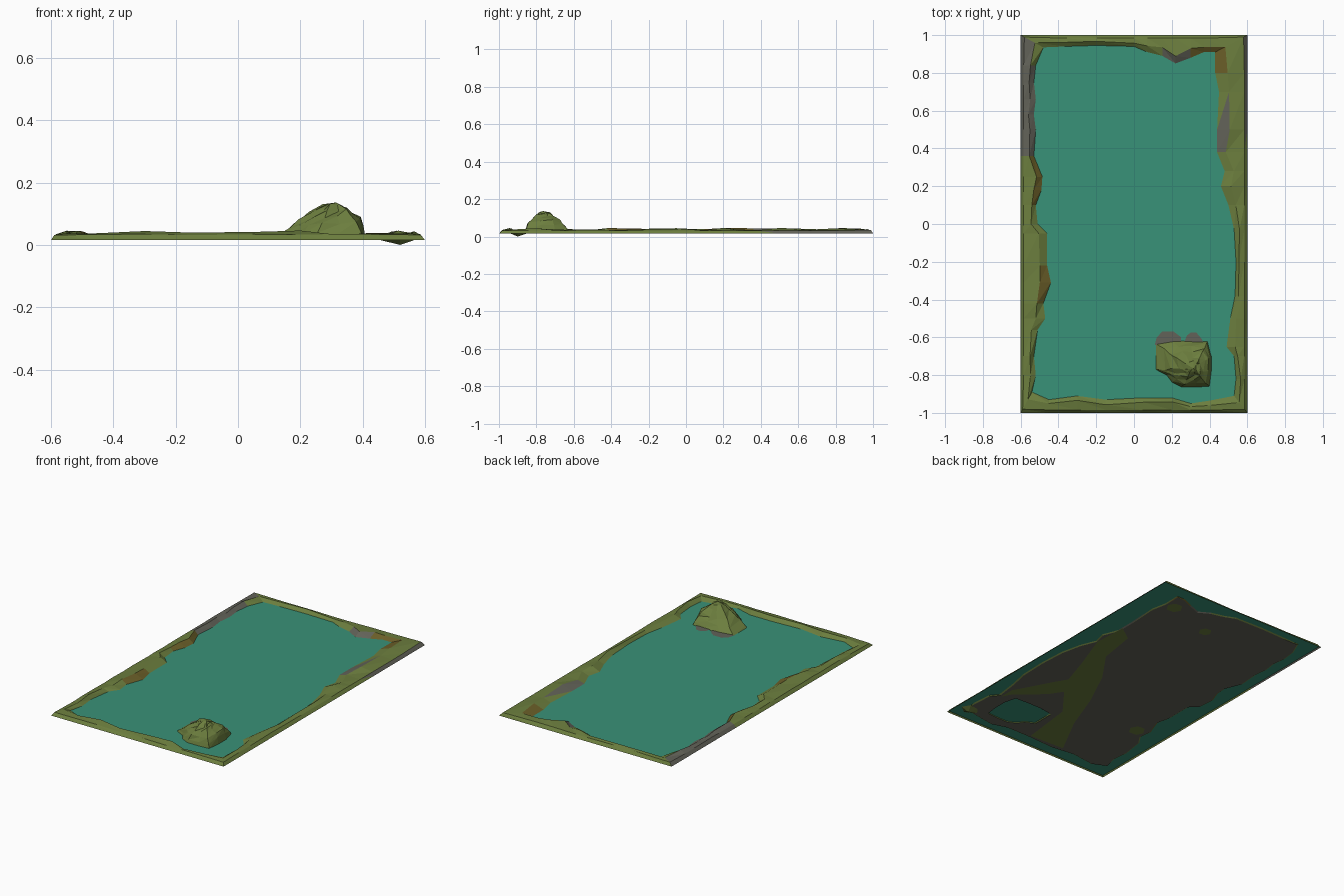
import bpy, bmesh, math, random
from mathutils import Vector

if "Cube" in bpy.data.objects:
    bpy.data.objects.remove(bpy.data.objects["Cube"])

random.seed(4)
WATER, FLOOR = 0.021, 0.0165


def material(name, rgb):
    m = bpy.data.materials.new(name)
    lin = [((c / 255 + 0.055) / 1.055) ** 2.4 for c in rgb]
    m.diffuse_color = (*lin, 1)
    m.use_nodes = True
    m.node_tree.nodes["Principled BSDF"].inputs["Base Color"].default_value = m.diffuse_color
    return m


grass = material("grass", (108, 126, 62))
rock = material("rock", (98, 98, 88))
earth = material("earth", (106, 94, 40))
water = material("water", (57, 146, 120))
LAND = [grass, rock, earth]


def finish(bm, name, mats):
    me = bpy.data.meshes.new(name)
    bm.to_mesh(me)
    bm.free()
    for m in mats:
        me.materials.append(m)
    ob = bpy.data.objects.new(name, me)
    bpy.context.collection.objects.link(ob)
    return ob


def bridge(bm, a, b):
    # triangulated band between two closed rings
    faces = []
    n = len(a)
    for i in range(n):
        j = (i + 1) % n
        for tri in ((a[i], a[j], b[j]), (a[i], b[j], b[i])):
            f = bm.faces.new(tri)
            if f.normal is not None:
                f.normal_update()
            if f.normal.z < 0:
                f.normal_flip()
            faces.append(f)
    return faces


# shoreline, clockwise from the front left corner; first point of each side is its corner
left = [(-.54, -.89), (-.52, -.8), (-.53, -.7), (-.51, -.56), (-.47, -.5), (-.48, -.42), (-.44, -.31),
        (-.46, -.22), (-.46, -.05), (-.51, 0), (-.52, .1), (-.49, .18), (-.485, .25), (-.53, .36),
        (-.52, .5), (-.53, .58), (-.52, .66), (-.53, .75), (-.52, .84)]
top = [(-.48, .935), (-.36, .94), (-.2, .945), (0, .94), (.07, .91), (.15, .89), (.22, .85), (.3, .88), (.37, .91)]
right = [(.43, .91), (.43, .8), (.45, .7), (.44, .5), (.44, .38), (.48, .28), (.46, .2), (.5, .1),
         (.53, -.03), (.54, -.2), (.535, -.38), (.51, -.5), (.49, -.65), (.53, -.7), (.54, -.82)]
front = [(.53, -.91), (.4, -.935), (.3, -.95), (.2, -.92), (.05, -.92), (-.15, -.93), (-.3, -.91), (-.45, -.93)]
corners = [Vector((-.6, -1)), Vector((-.6, 1)), Vector((.6, 1)), Vector((.6, -1))]

stations = []
for s, pts in enumerate((left, top, right, front)):
    c = corners[s]
    for k, p in enumerate(pts):
        p = Vector(p)
        edge = c.copy() if k == 0 else (Vector((c.x, p.y)) if s % 2 == 0 else Vector((p.x, c.y)))
        stations.append((edge, p))

# bank: outer edge, outer crest, inner crest, shore, bed edge
bm = bmesh.new()
rings = [[] for _ in range(5)]
for edge, p in stations:
    d = p - edge
    diag = 1.4 if min(abs(d.x), abs(d.y)) > .03 else 1
    u = d.normalized()
    crest = random.uniform(.033, .046)
    for ring, (xy, z) in zip(rings, (
            (edge, .015),
            (edge + u * .016 * diag, .031 + random.uniform(0, .004)),
            (edge + d * random.uniform(.58, .75), crest),
            (p, WATER),
            (p + u * .008, FLOOR))):
        ring.append(bm.verts.new((xy.x, xy.y, z)))

for k in range(4):
    for f in bridge(bm, rings[k], rings[k + 1]):
        c = f.calc_center_median()
        if (c.x < -.53 and c.y > .35) or (c.x > .56 and c.y > .45) or \
           (k >= 2 and ((c.x > .4 and .42 < c.y < .62) or (.14 < c.x < .3 and c.y > .8))):
            f.material_index = 1
        elif k >= 2 and ((c.x < -.3 and (-.42 < c.y < -.2 or .08 < c.y < .36)) or (.28 < c.x < .5 and c.y > .84)):
            f.material_index = 2

# island outline, as (x, y, steepness power)
outline = [(.11, -.63, 1), (.11, -.77, .9), (.17, -.8, .8), (.2, -.84, .75), (.25, -.865, .7), (.33, -.865, .65),
           (.40, -.86, .6), (.41, -.78, .4), (.41, -.7, .4), (.39, -.62, .7), (.3, -.615, 1), (.2, -.615, 1)]
peak = Vector((.315, -.765))
island = bmesh.new()
isl_rings = []
for t in (0, .08, .25, .42, .6, .78):
    ring = []
    for x, y, pw in outline:
        q = Vector((x, y)).lerp(peak, t)
        j = .008 if t > .1 else 0
        z = FLOOR + .112 * min(1, t / .8) ** pw + random.uniform(-j, j) * .7
        ring.append(island.verts.new((q.x + random.uniform(-j, j), q.y + random.uniform(-j, j), z)))
    isl_rings.append(ring)
for a, b in zip(isl_rings, isl_rings[1:]):
    bridge(island, a, b)
tip = island.verts.new((peak.x, peak.y, .136))
for i, v in enumerate(isl_rings[-1]):
    island.faces.new((v, isl_rings[-1][(i + 1) % len(outline)], tip))
bmesh.ops.recalc_face_normals(island, faces=island.faces)
finish(island, "island", [grass])


def plate(name, pts, z, mat):
    b = bmesh.new()
    f = b.faces.new([b.verts.new((x, y, z)) for x, y in pts])
    f.normal_update()
    if f.normal.z < 0:
        f.normal_flip()
    return finish(b, name, [mat])


# flat rock ledges behind the island
plate("ledge_left", [(.11, -.64), (.12, -.6), (.15, -.57), (.21, -.57), (.25, -.6), (.25, -.64)], .024, rock)
plate("ledge_right", [(.26, -.64), (.28, -.59), (.3, -.575), (.33, -.575), (.36, -.61), (.37, -.64)], .024, rock)

# pond bed, open under the island
bed = bmesh.new()
loops = [[bed.verts.new(v.co) for v in rings[4]], [bed.verts.new((x, y, FLOOR)) for x, y, _ in outline]]
edges = [bed.edges.new((l[i], l[(i + 1) % len(l)])) for l in loops for i in range(len(l))]
bmesh.ops.triangle_fill(bed, edges=edges, use_beauty=True, use_dissolve=False)
for f in bed.faces:
    f.normal_update()
    if f.normal.z < 0:
        f.normal_flip()
finish(bed, "pond_bed", [rock])
finish(bm, "bank", LAND)

# mossy patches on the underside of the bed
plate("bed_moss_band", [(.44, .42), (.45, .2), (.36, -.05), (.28, -.3), (.08, -.56), (.04, -.9), (-.2, -.89),
                        (-.06, -.62), (.04, -.35), (.16, -.1), (.3, .1), (.34, .35)], .0158, grass)
plate("bed_moss_branch", [(.2, -.34), (.28, -.46), (.44, -.6), (.47, -.66), (.47, -.56), (.34, -.32), (.27, -.2)],
      .0156, grass)
for i, (x, y, r) in enumerate([(.04, .7, .04), (.36, .8, .05), (-.4, -.45, .05)]):
    plate(f"bed_moss_spot_{i}", [(x + r * math.cos(a), y + r * math.sin(a)) for a in (0, 1, 2, 3.2, 4.1, 5.2)],
          .0158, grass)

# sunken hollow in the front right corner
hollow = bmesh.new()
rim = [hollow.verts.new((x, y, .017)) for x, y in ((.45, -.9), (.48, -.86), (.54, -.85), (.57, -.9), (.52, -.94))]
low = hollow.verts.new((.52, -.9, 0))
for i in range(5):
    hollow.faces.new((rim[i], rim[(i + 1) % 5], low))
bmesh.ops.recalc_face_normals(hollow, faces=hollow.faces)
finish(hollow, "corner_hollow", [grass])

# water sheet
plate("water", [(-.592, -.992), (.592, -.992), (.592, .992), (-.592, .992)], WATER, water)
